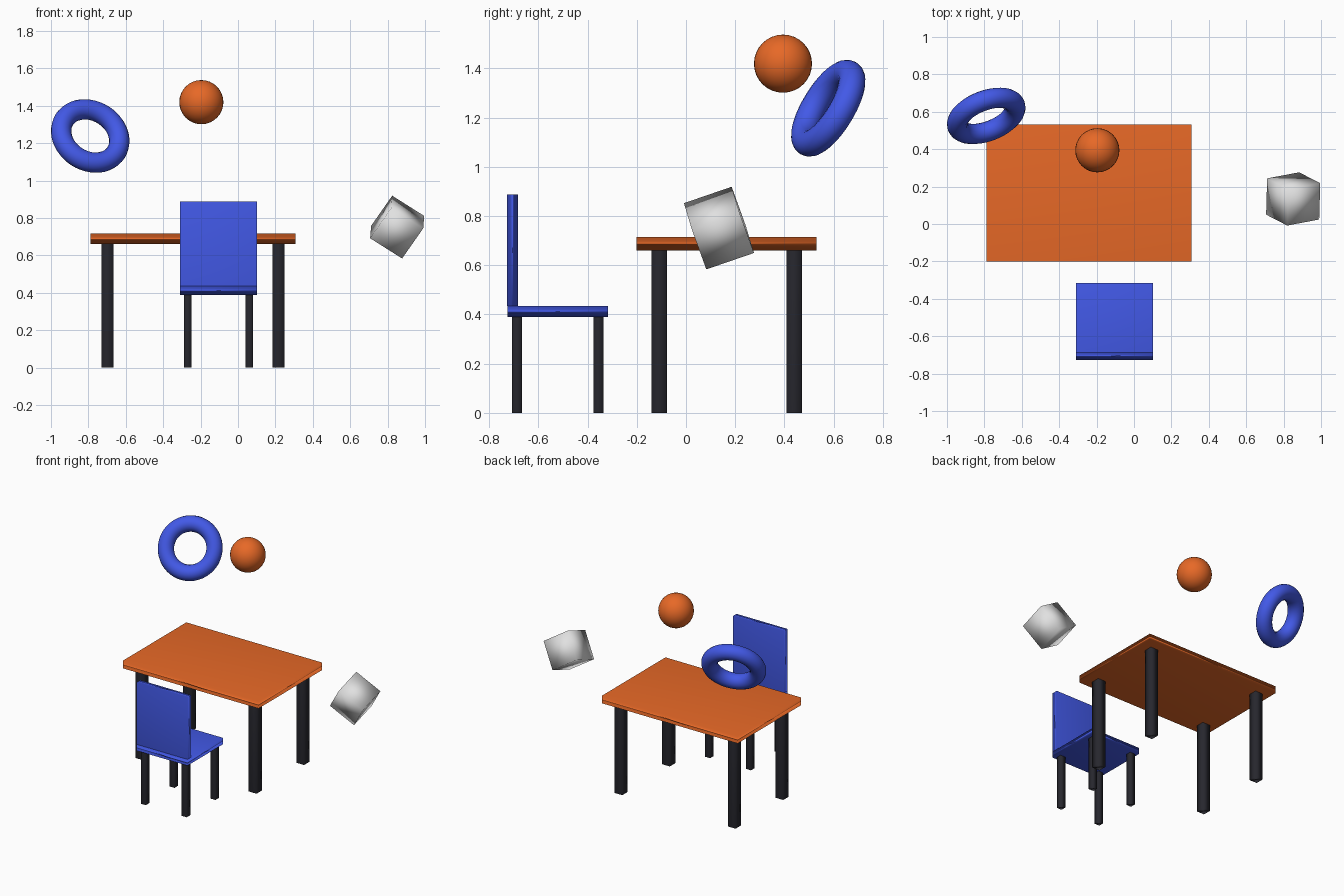
import bpy

cube = bpy.data.objects.get("Cube")
if cube:
    bpy.data.objects.remove(cube, do_unlink=True)


def material(name, r, g, b):
    mat = bpy.data.materials.new(name)
    mat.use_nodes = True
    mat.diffuse_color = (r, g, b, 1)
    mat.node_tree.nodes["Principled BSDF"].inputs["Base Color"].default_value = (r, g, b, 1)
    return mat


orange = material("orange", 0.8, 0.14, 0.02)
blue = material("blue", 0.055, 0.1, 0.8)
black = material("black", 0.02, 0.02, 0.027)
grey = material("light grey", 0.75, 0.75, 0.75)


def finish(name, mat):
    """Name, colour and smooth the primitive just added."""
    obj = bpy.context.object
    obj.name = obj.data.name = name
    obj.data.materials.append(mat)
    obj.data.shade_smooth()
    return obj


def box(name, mat, centre, size, rotation=(0, 0, 0)):
    bpy.ops.mesh.primitive_cube_add(size=1, location=centre, rotation=rotation)
    obj = finish(name, mat)
    obj.scale = size
    return obj


def legs(prefix, cx, cy, dx, dy, width, height):
    """Four square legs placed symmetrically around a centre."""
    for y_name, sy in (("front", -1), ("back", 1)):
        for x_name, sx in (("right", -1), ("left", 1)):
            box(f"{prefix}_{y_name}_{x_name}_leg", black,
                (cx + sx * dx, cy + sy * dy, height / 2), (width, width, height))


# Table
TABLE_X, TABLE_Y = -0.241, 0.165
box("table_top", orange, (TABLE_X, TABLE_Y, 0.688), (1.095, 0.732, 0.055))
legs("table", TABLE_X, TABLE_Y, 0.457, 0.274, 0.063, 0.661)

# Chair, with its back rest on the side away from the table
CHAIR_X, CHAIR_Y = -0.104, -0.521
box("chair_seat", blue, (CHAIR_X, CHAIR_Y, 0.412), (0.41, 0.41, 0.046))
box("chair_back", blue, (CHAIR_X, -0.705, 0.661), (0.41, 0.043, 0.452))
legs("chair", CHAIR_X, CHAIR_Y, 0.165, 0.165, 0.041, 0.389)

# Floating ball
bpy.ops.mesh.primitive_uv_sphere_add(segments=32, ring_count=16, radius=0.118,
                                     location=(-0.196, 0.394, 1.419))
finish("ball", orange)

# Floating tilted ring
bpy.ops.mesh.primitive_torus_add(major_segments=48, minor_segments=16,
                                 major_radius=0.164, minor_radius=0.0545,
                                 location=(-0.79, 0.578, 1.238), rotation=(0.94, 0.57, 0))
finish("ring", blue)

# Floating tilted block
box("block", grey, (0.851, 0.134, 0.751), (0.205, 0.205, 0.205), (0.392, 0.555, 0.187))
